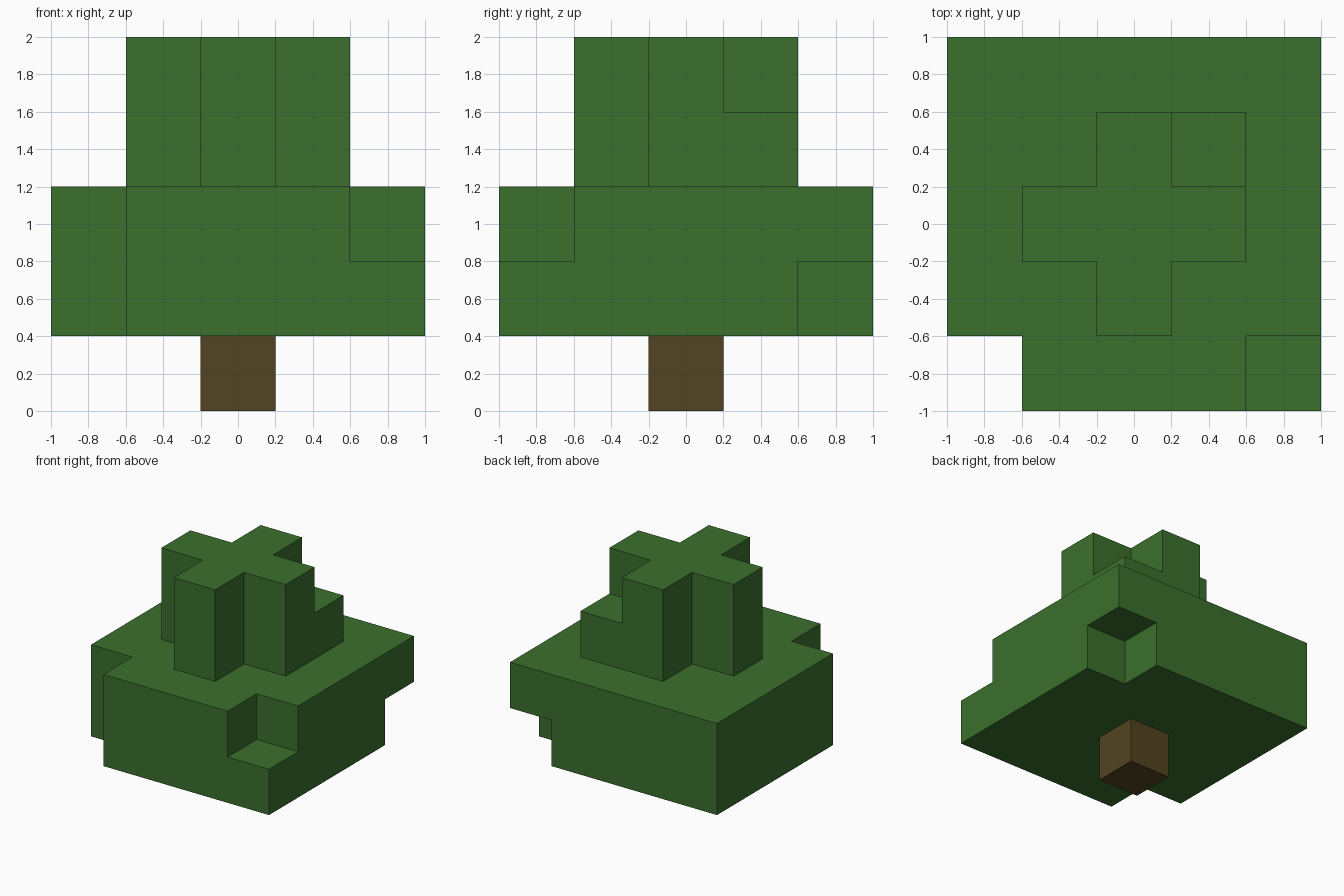
import bpy
import bmesh
from mathutils import Vector

old = bpy.data.objects.get("Cube")
if old:
    bpy.data.objects.remove(old, do_unlink=True)

CELL = 0.4


def make_material(name, rgb):
    mat = bpy.data.materials.new(name)
    mat.use_nodes = True
    color = (*rgb, 1.0)
    mat.diffuse_color = color
    mat.node_tree.nodes["Principled BSDF"].inputs["Base Color"].default_value = color
    return mat


def block_object(name, cells, mat):
    """Skin a set of grid cells: only the exposed cell sides get faces."""
    bm = bmesh.new()
    for cell in cells:
        center = Vector(cell) * CELL + Vector((0, 0, CELL / 2))
        for axis in range(3):
            for sign in (-1, 1):
                n = Vector((0, 0, 0))
                n[axis] = sign
                if tuple(int(c + d) for c, d in zip(cell, n)) in cells:
                    continue
                u = Vector((0, 0, 0))
                u[(axis + 1) % 3] = 1
                v = n.cross(u)
                corners = (-u - v, u - v, u + v, v - u)
                bm.faces.new([bm.verts.new(center + (n + c) * CELL / 2) for c in corners])
    # Weld the sides and merge coplanar faces into clean panels
    bmesh.ops.remove_doubles(bm, verts=bm.verts, dist=0.001)
    bmesh.ops.dissolve_limit(bm, angle_limit=0.01, verts=bm.verts, edges=bm.edges)
    mesh = bpy.data.meshes.new(name)
    bm.to_mesh(mesh)
    bm.free()
    mesh.materials.append(mat)
    obj = bpy.data.objects.new(name, mesh)
    bpy.context.collection.objects.link(obj)
    return obj


leaf_green = make_material("leaf green", (0.044, 0.162, 0.026))
bark_brown = make_material("bark brown", (0.084, 0.058, 0.015))

# Trunk: one block
block_object("trunk", {(0, 0, 0)}, bark_brown)

# Wide lower canopy, two layers, with irregular corners
wide = range(-2, 3)
leaves = {(x, y, z) for x in wide for y in wide for z in (1, 2)}
leaves -= {(-2, -2, 1), (-2, -2, 2), (2, -2, 2), (2, 2, 1)}

# Cross-shaped crown, two layers, with one extra corner block
narrow = range(-1, 2)
leaves |= {(x, y, z) for x in narrow for y in narrow for z in (3, 4) if x * y == 0}
leaves.add((1, 1, 3))

block_object("foliage", leaves, leaf_green)
